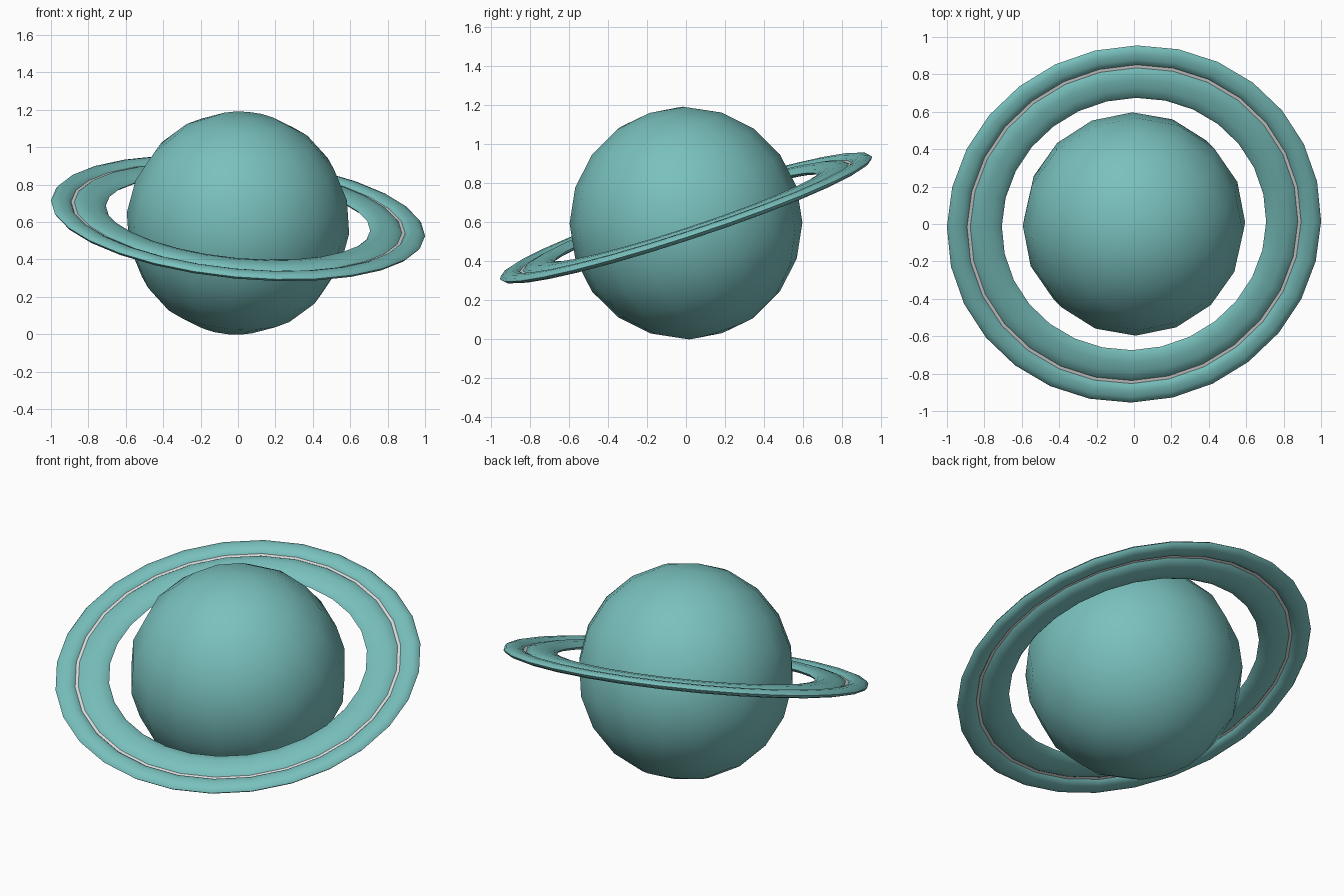
import bpy, bmesh, math
from mathutils import Vector, Matrix

if "Cube" in bpy.data.objects:
    bpy.data.objects.remove(bpy.data.objects["Cube"])


def material(name, rgb):
    m = bpy.data.materials.new(name)
    m.diffuse_color = (*rgb, 1)
    m.use_nodes = True
    m.node_tree.nodes["Principled BSDF"].inputs["Base Color"].default_value = m.diffuse_color
    return m


TEAL = material("teal", (0.19, 0.53, 0.51))
GREY = material("light_grey", (0.72, 0.72, 0.72))

# Ring plane leans back and slightly down to the right
NORMAL = Vector((0.10, -0.33, 1)).normalized()
TILT = Vector((0, 0, 1)).rotation_difference(NORMAL).to_matrix().to_4x4()


def finish(bm, name, mat, height, angle):
    bmesh.ops.recalc_face_normals(bm, faces=bm.faces)
    me = bpy.data.meshes.new(name)
    bm.to_mesh(me)
    bm.free()
    me.materials.append(mat)
    ob = bpy.data.objects.new(name, me)
    bpy.context.collection.objects.link(ob)
    ob.matrix_world = Matrix.Translation((0, 0, height)) @ TILT
    bpy.ops.object.select_all(action='DESELECT')
    ob.select_set(True)
    bpy.context.view_layer.objects.active = ob
    bpy.ops.object.shade_smooth_by_angle(angle=math.radians(angle))
    return ob


def ring(name, mat, inner, outer, thick, sides=28, steps=10):
    """Torus with a flattened oval cross-section."""
    bm = bmesh.new()
    mid, half = (inner + outer) / 2, (outer - inner) / 2
    loops = []
    for i in range(sides):
        a = math.tau * i / sides
        loop = []
        for j in range(steps):
            b = math.tau * j / steps
            r = mid + half * math.cos(b)
            loop.append(bm.verts.new((r * math.cos(a), r * math.sin(a),
                                      thick / 2 * math.sin(b))))
        loops.append(loop)
    for i in range(sides):
        p, q = loops[i], loops[(i + 1) % sides]
        for j in range(steps):
            k = (j + 1) % steps
            bm.faces.new((p[j], q[j], q[k], p[k]))
    return finish(bm, name, mat, 0.62, 60)


# Planet body
bm = bmesh.new()
bmesh.ops.create_uvsphere(bm, u_segments=16, v_segments=10, radius=0.597)
finish(bm, "planet", TEAL, 0.594, 60)

# Two flattened rings with a thin pale band showing in the gap
ring("inner_ring", TEAL, 0.71, 0.884, 0.05)
ring("outer_ring", TEAL, 0.894, 1.005, 0.045)
ring("gap_band", GREY, 0.865, 0.912, 0.008)
